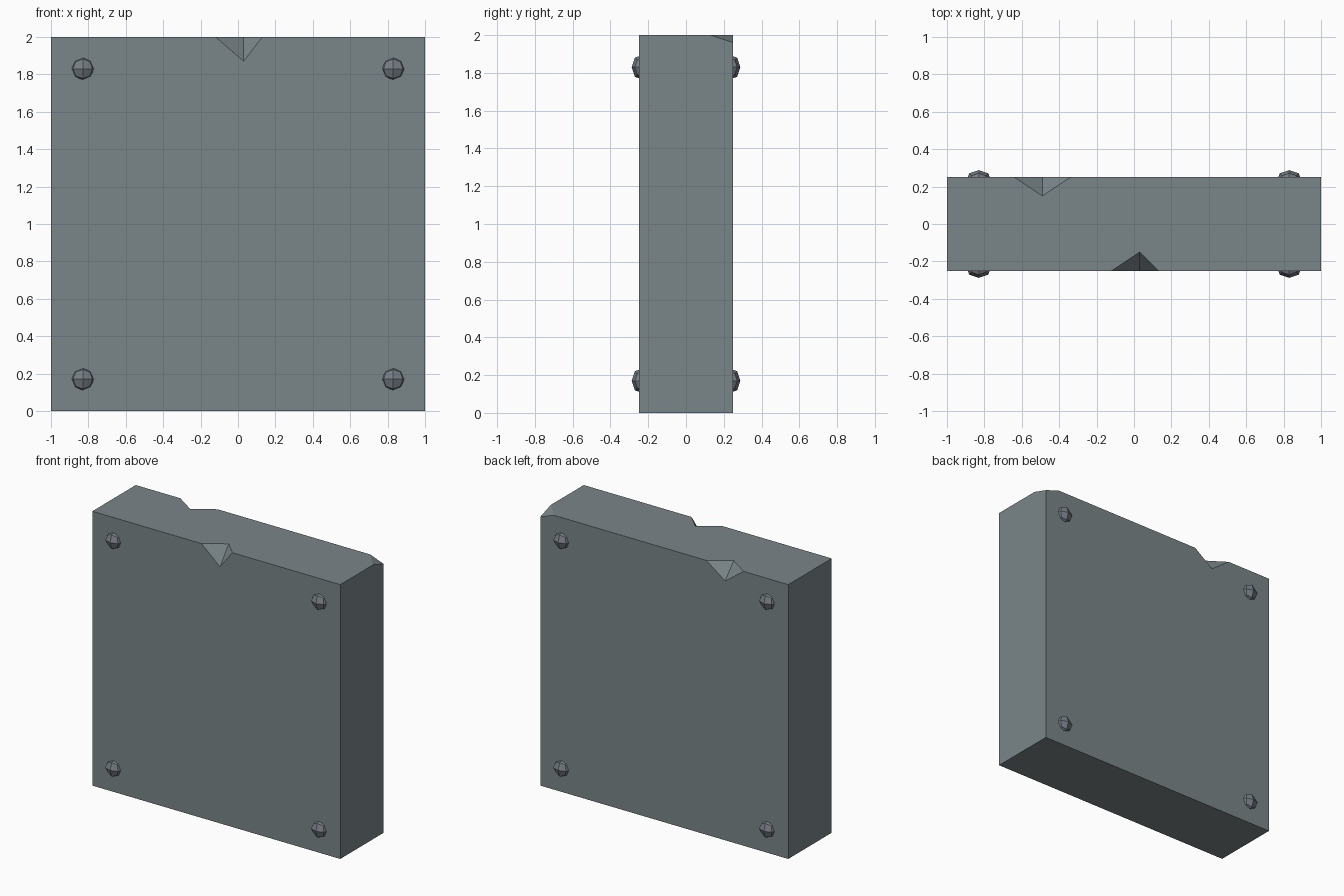
import bpy, bmesh
from mathutils import Matrix, Vector

if "Cube" in bpy.data.objects:
    bpy.data.objects.remove(bpy.data.objects["Cube"])


def material(name, rgb):
    m = bpy.data.materials.new(name)
    m.diffuse_color = (*rgb, 1)
    m.use_nodes = True
    m.node_tree.nodes["Principled BSDF"].inputs["Base Color"].default_value = m.diffuse_color
    return m


stone = material("slate grey", (0.195, 0.235, 0.25))
metal = material("steel grey", (0.18, 0.205, 0.235))


def make_object(name, bm, mat):
    mesh = bpy.data.meshes.new(name)
    bm.to_mesh(mesh)
    bm.free()
    mesh.materials.append(mat)
    ob = bpy.data.objects.new(name, mesh)
    bpy.context.collection.objects.link(ob)
    return ob


# Slab: box with two chipped edges and one chipped top corner
W, D, H = 1.0, 0.25, 2.0
fl, fr, fq, fp = (-.12, -D, H), (.13, -D, H), (.03, -.15, H), (.03, -D, 1.87)
bl, br, bq, bp = (-.64, D, H), (-.34, D, H), (-.49, .15, H), (-.49, D, 1.89)
cx, cy, cz = (.89, D, H), (W, .13, H), (W, D, 1.96)
f0, f1, f2, f3 = (-W, -D, 0), (W, -D, 0), (W, -D, H), (-W, -D, H)
b0, b1, b3 = (-W, D, 0), (W, D, 0), (-W, D, H)
faces = [
    (f0, f1, f2, fr, fp, fl, f3),                       # front
    (b1, b0, b3, bl, bp, br, cx, cz),                   # back
    (f1, b1, cz, cy, f2), (b0, f0, f3, b3),             # sides
    (f0, b0, b1, f1),                                   # bottom
    (f3, fl, fq, fr, f2, cy, cx, br, bq, bl, b3),       # top
    (fl, fp, fq), (fp, fr, fq),                         # front chip
    (bl, bq, bp), (bq, br, bp),                         # back chip
    (cx, cy, cz),                                       # corner chip
]
bm = bmesh.new()
verts = {p: bm.verts.new(p) for p in {p for f in faces for p in f}}
for f in faces:
    bm.faces.new([verts[p] for p in f])
bmesh.ops.recalc_face_normals(bm, faces=bm.faces)
make_object("slab", bm, stone)


# Rivets: rounded cubes half sunk into front and back
def rivet(name, x, y, z, r=0.068):
    bm = bmesh.new()
    bmesh.ops.create_cube(bm, size=2)
    bmesh.ops.subdivide_edges(bm, edges=bm.edges, cuts=1, use_grid_fill=True)
    for v in bm.verts:
        n = sum(abs(c) > 0.5 for c in v.co)
        v.co *= {1: 1.0, 2: 0.75, 3: 0.56}[n]
    bmesh.ops.transform(bm, verts=bm.verts,
                        matrix=Matrix.Translation(Vector((x, y, z))) @ Matrix.Scale(r, 4))
    make_object(name, bm, metal)


for side, y in (("front", -0.22), ("back", 0.22)):
    for i, x in enumerate((-0.83, 0.83)):
        for j, z in enumerate((0.17, 1.83)):
            rivet(f"{side}_rivet_{i}{j}", x, y, z)
